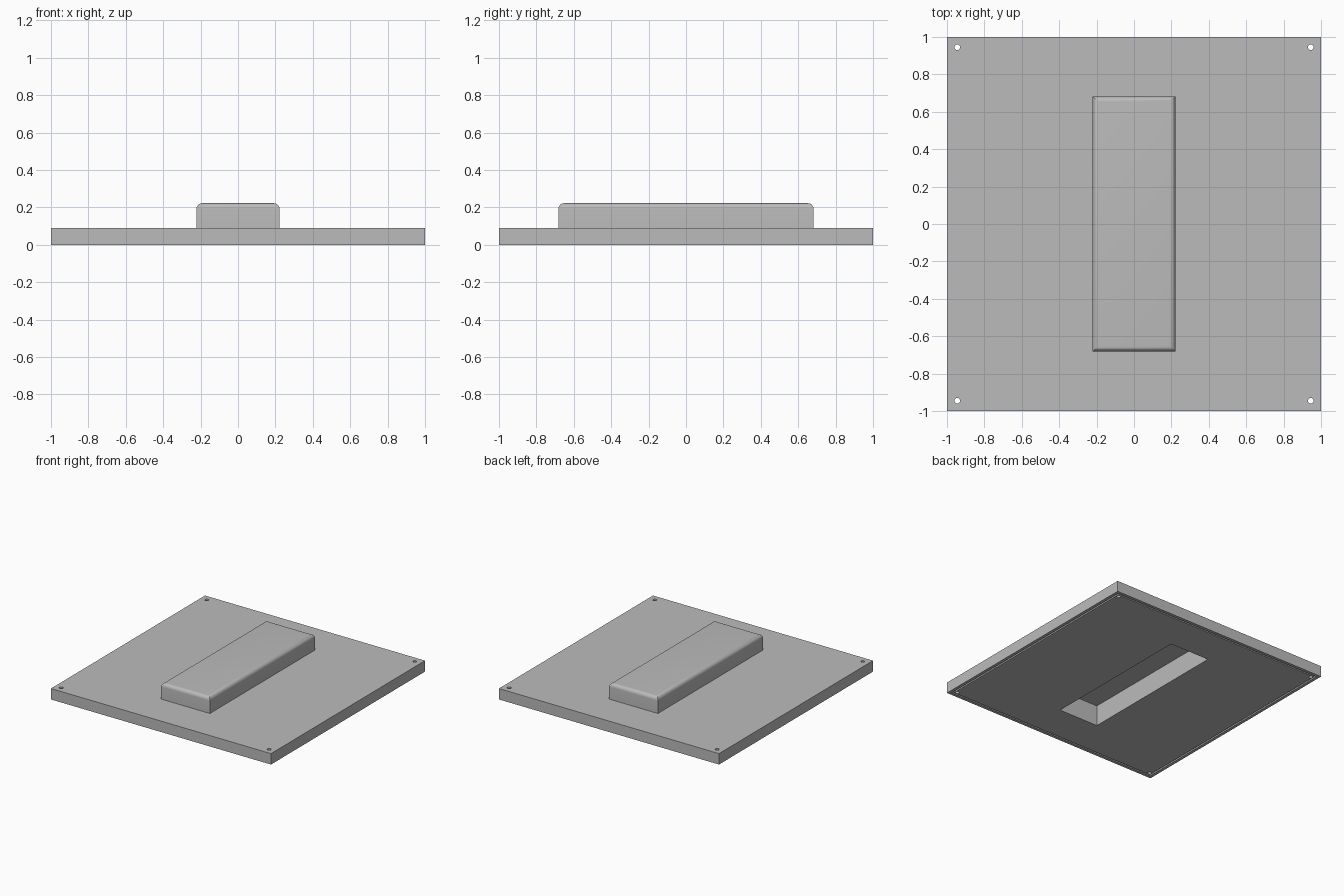
import bpy, bmesh
from mathutils import Matrix

cube = bpy.data.objects.get("Cube")
if cube:
    bpy.data.objects.remove(cube, do_unlink=True)

PLATE_TOP, BUMP_TOP = 0.09, 0.222

grey = bpy.data.materials.new("plain_grey")
grey.use_nodes = True
colour = (0.5, 0.5, 0.5, 1)
grey.diffuse_color = colour
grey.node_tree.nodes["Principled BSDF"].inputs["Base Color"].default_value = colour


def finish(name, bm):
    mesh = bpy.data.meshes.new(name)
    bm.to_mesh(mesh)
    bm.free()
    mesh.materials.append(grey)
    obj = bpy.data.objects.new(name, mesh)
    bpy.context.collection.objects.link(obj)
    return obj


def box(name, width, length, z0, z1, top_radius=0):
    bm = bmesh.new()
    place = Matrix.Translation((0, 0, (z0 + z1) / 2)) @ Matrix.Diagonal((width, length, z1 - z0, 1))
    bmesh.ops.create_cube(bm, size=1, matrix=place)
    if top_radius:
        rim = [e for e in bm.edges if all(v.co.z > z1 - 0.001 for v in e.verts)]
        bmesh.ops.bevel(bm, geom=rim, offset=top_radius, segments=8,
                        profile=0.5, affect='EDGES')
    return finish(name, bm)


def hole(name, x, y, radius):
    bm = bmesh.new()
    bmesh.ops.create_cone(bm, cap_ends=True, segments=32, radius1=radius, radius2=radius,
                          depth=1, matrix=Matrix.Translation((x, y, 0)))
    return finish(name, bm)


def combine(target, tool, operation):
    mod = target.modifiers.new(operation.lower(), 'BOOLEAN')
    mod.operation, mod.object, mod.solver = operation, tool, 'EXACT'
    bpy.context.view_layer.objects.active = target
    bpy.ops.object.modifier_apply(modifier=mod.name)
    bpy.data.objects.remove(tool, do_unlink=True)


# Square plate with a rounded raised housing
cover = box("cover_plate", 2, 2, 0, PLATE_TOP)
combine(cover, box("raised_housing", 0.444, 1.364, 0.05, BUMP_TOP, 0.03), 'UNION')

# Pocket under the housing
combine(cover, box("pocket_cutter", 0.36, 1.3, -0.1, 0.17), 'DIFFERENCE')

# Shallow seal groove around the underside
groove = box("groove_cutter", 1.95, 1.95, -0.05, 0.02)
combine(groove, box("groove_core", 1.925, 1.925, -0.1, 0.1), 'DIFFERENCE')
combine(cover, groove, 'DIFFERENCE')

# Corner screw holes
for x in (-0.945, 0.945):
    for y in (-0.945, 0.945):
        combine(cover, hole("screw_cutter", x, y, 0.015), 'DIFFERENCE')

bpy.ops.object.select_all(action='DESELECT')
cover.select_set(True)
bpy.context.view_layer.objects.active = cover
bpy.ops.object.shade_smooth_by_angle(angle=0.6)
